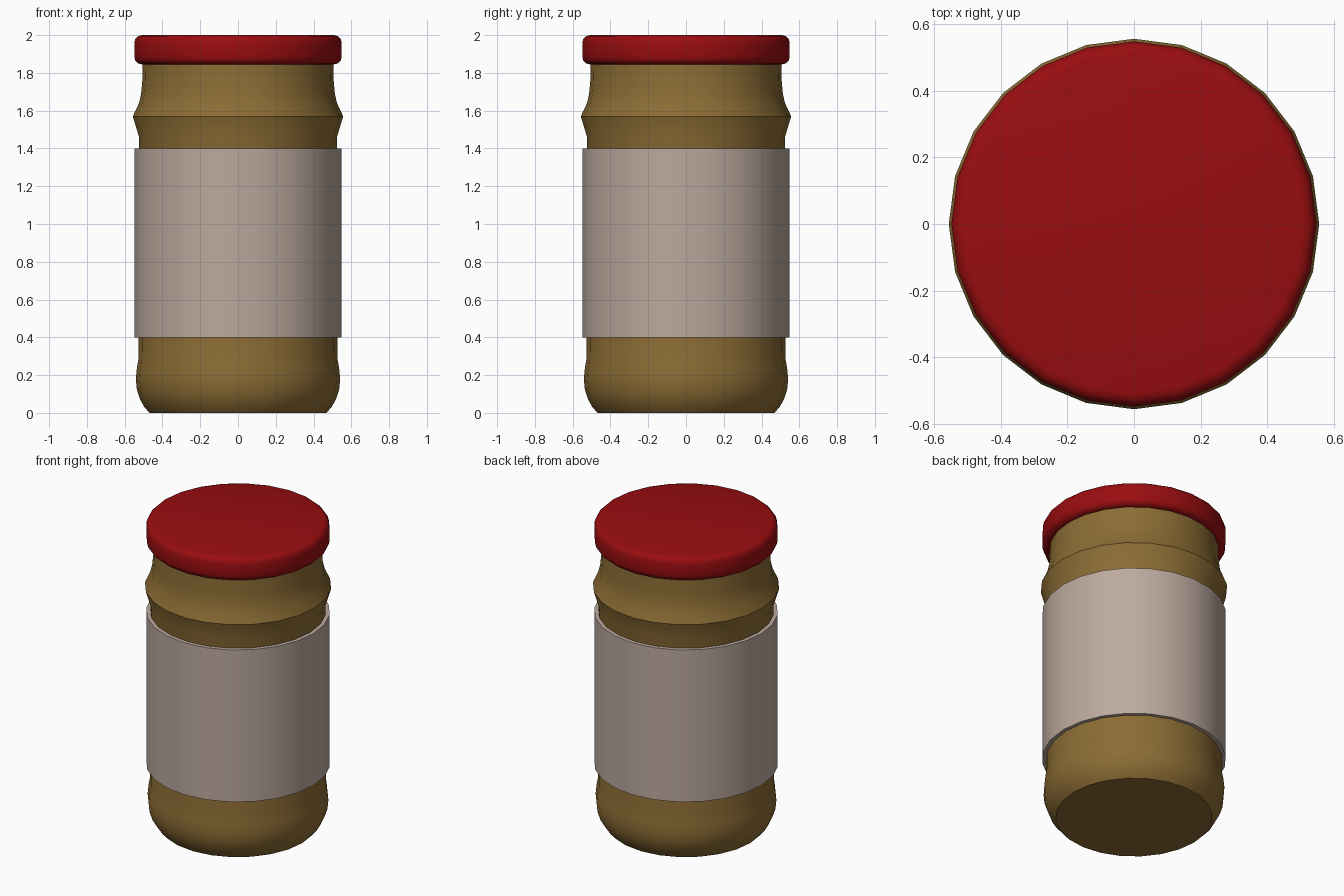
import bpy, bmesh, math

cube = bpy.data.objects.get("Cube")
if cube:
    bpy.data.objects.remove(cube, do_unlink=True)

SIDES = 24


def material(name, rgb):
    mat = bpy.data.materials.new(name)
    mat.use_nodes = True
    mat.diffuse_color = (*rgb, 1)
    mat.node_tree.nodes["Principled BSDF"].inputs["Base Color"].default_value = (*rgb, 1)
    return mat


def lathe(name, profile, mat, closed=False, smooth=40):
    """Turn a (radius, height) profile around z; an open profile gets end caps."""
    bm = bmesh.new()
    rings = []
    for r, z in profile:
        angles = [math.tau * i / SIDES for i in range(SIDES)]
        rings.append([bm.verts.new((r * math.cos(a), r * math.sin(a), z)) for a in angles])
    pairs = list(zip(rings, rings[1:]))
    if closed:
        pairs.append((rings[-1], rings[0]))
    else:
        bm.faces.new(rings[0])
        bm.faces.new(rings[-1])
    for low, high in pairs:
        for i in range(SIDES):
            j = (i + 1) % SIDES
            bm.faces.new((low[i], low[j], high[j], high[i]))
    bmesh.ops.recalc_face_normals(bm, faces=bm.faces)
    mesh = bpy.data.meshes.new(name)
    bm.to_mesh(mesh)
    bm.free()
    mesh.materials.append(mat)
    obj = bpy.data.objects.new(name, mesh)
    bpy.context.collection.objects.link(obj)
    bpy.ops.object.select_all(action="DESELECT")
    obj.select_set(True)
    bpy.context.view_layer.objects.active = obj
    bpy.ops.object.shade_smooth_by_angle(angle=math.radians(smooth))
    return obj


jar_brown = material("jar_brown", (0.26, 0.15, 0.035))
label_beige = material("label_beige", (0.50, 0.40, 0.34))
lid_red = material("lid_red", (0.32, 0.004, 0.005))

# Jar: rounded foot, straight body, shoulder ridge and neck
lathe("jar", [(0.468, 0), (0.495, 0.03), (0.518, 0.07), (0.535, 0.12), (0.541, 0.18),
              (0.535, 0.24), (0.526, 0.29), (0.524, 1.46), (0.557, 1.57), (0.524, 1.64),
              (0.513, 1.69), (0.507, 1.75), (0.504, 1.86)], jar_brown)

# Label: thin sleeve around the body
lathe("label", [(0.52, 0.4), (0.549, 0.4), (0.549, 1.4), (0.52, 1.4)], label_beige, closed=True)

# Lid: disc with rounded rims
radius, bottom, top, bevel = 0.549, 1.845, 2.0, 0.04
arc = [math.radians(a) for a in (-90, -60, -30, 0)]
lower = [(radius - bevel + bevel * math.cos(a), bottom + bevel + bevel * math.sin(a)) for a in arc]
upper = [(r, bottom + top - z) for r, z in reversed(lower)]
lathe("lid", lower + upper, lid_red)
